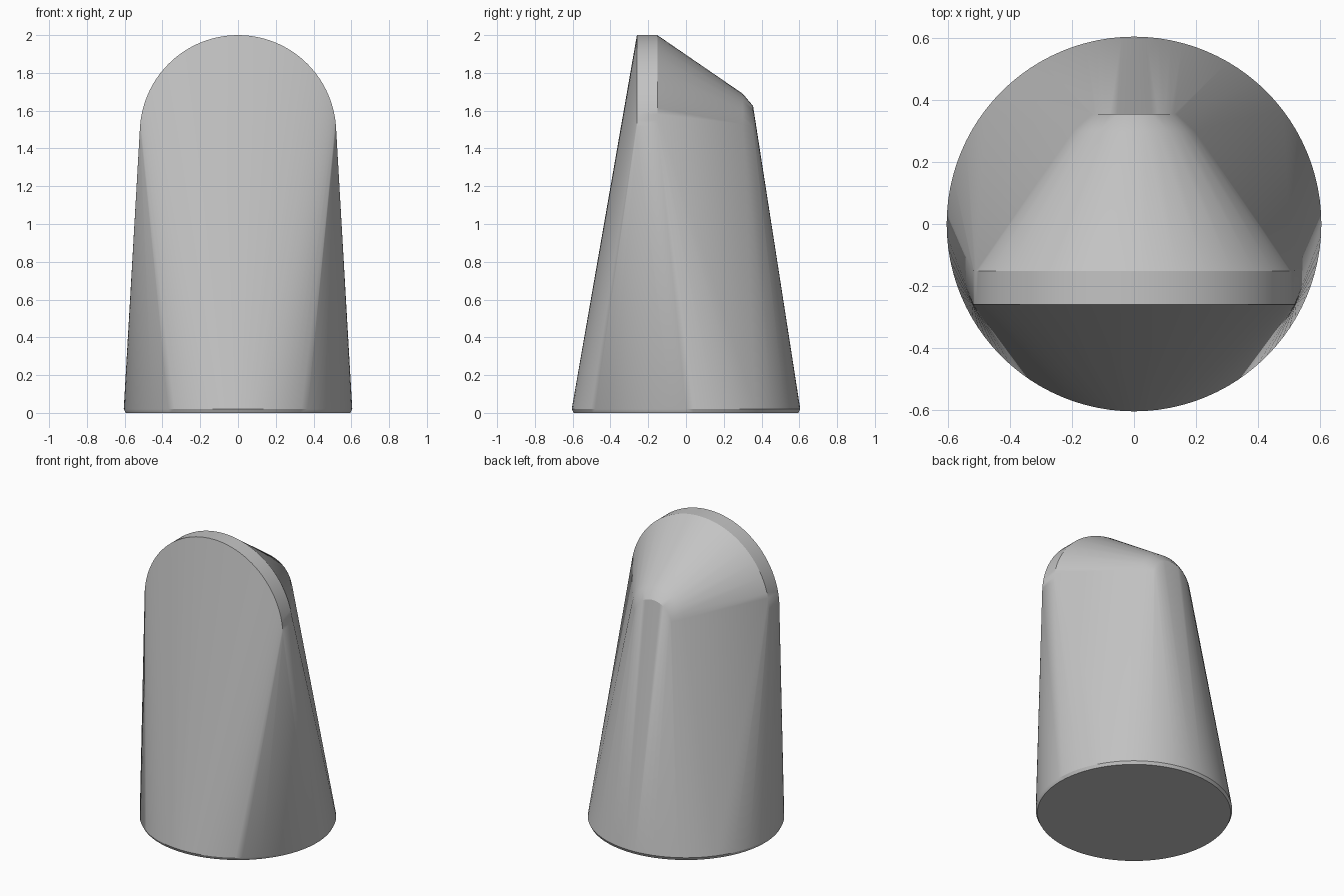
import bpy
import bmesh
from math import sin, cos, pi, radians

cube = bpy.data.objects.get("Cube")
if cube:
    bpy.data.objects.remove(cube)

# Plain grey material
grey = bpy.data.materials.new("plain grey")
grey.use_nodes = True
color = (0.55, 0.55, 0.55, 1)
grey.diffuse_color = color
grey.node_tree.nodes["Principled BSDF"].inputs["Base Color"].default_value = color


def ring(bm, radius, z, count=96):
    """Horizontal circle of points."""
    for i in range(count):
        a = 2 * pi * i / count
        bm.verts.new((radius * cos(a), radius * sin(a), z))


def arch(bm, radius, y, top, count):
    """Upright half circle of points, closed by the hull."""
    for i in range(count + 1):
        a = pi * i / count
        bm.verts.new((radius * cos(a), y, top - radius + radius * sin(a)))


# The body is one skin stretched over a round foot, a wide arch and a small rear arch
bm = bmesh.new()
ring(bm, 0.595, 0)
ring(bm, 0.605, 0.02)
arch(bm, 0.52, -0.26, 2.0, 48)
arch(bm, 0.52, -0.152, 2.0, 48)
arch(bm, 0.20, 0.30, 1.69, 16)
arch(bm, 0.14, 0.355, 1.625, 16)

hull = bmesh.ops.convex_hull(bm, input=bm.verts[:])
loose = {v for v in hull["geom_interior"] + hull["geom_unused"]
         if isinstance(v, bmesh.types.BMVert)}
bmesh.ops.delete(bm, geom=list(loose), context="VERTS")
bmesh.ops.dissolve_limit(bm, angle_limit=radians(0.2), verts=bm.verts[:], edges=bm.edges[:])
bmesh.ops.recalc_face_normals(bm, faces=bm.faces[:])

mesh = bpy.data.meshes.new("tapered_body")
bm.to_mesh(mesh)
bm.free()
mesh.materials.append(grey)
body = bpy.data.objects.new("tapered_body", mesh)
bpy.context.collection.objects.link(body)

# Smooth sides, crisp front rim and foot
bpy.ops.object.select_all(action="DESELECT")
body.select_set(True)
bpy.context.view_layer.objects.active = body
bpy.ops.object.shade_smooth_by_angle(angle=radians(30))
